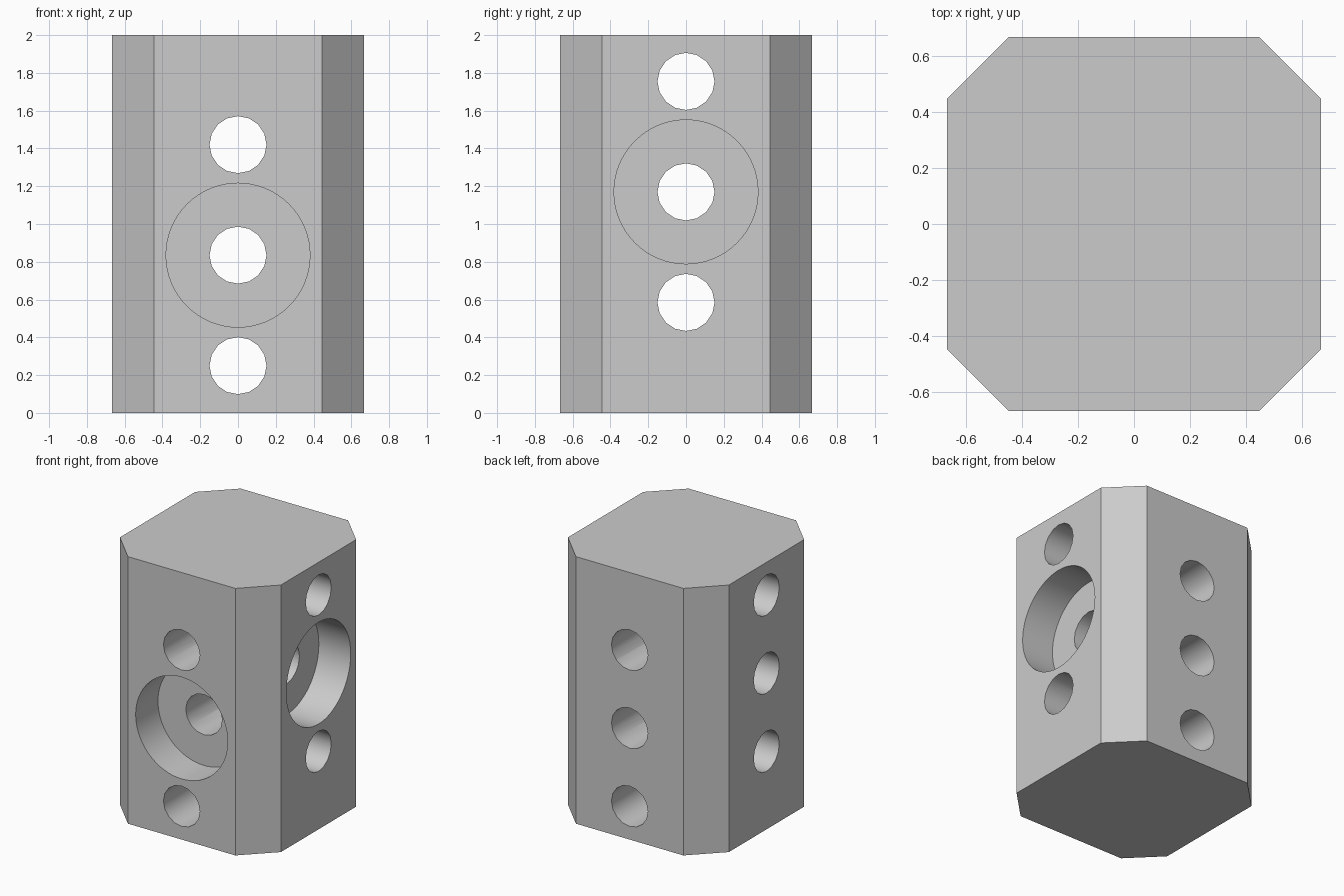
import bpy, bmesh
from math import pi
from mathutils import Matrix, Vector

cube = bpy.data.objects.get("Cube")
if cube:
    bpy.data.objects.remove(cube, do_unlink=True)

HALF, FLAT, HEIGHT = 0.667, 0.445, 2.0
HOLE_R, BORE_R, BORE_DEPTH, SPACING = 0.151, 0.381, 0.264, 0.585

grey = bpy.data.materials.new("plain grey")
grey.use_nodes = True
grey.diffuse_color = (0.6, 0.6, 0.6, 1)
grey.node_tree.nodes["Principled BSDF"].inputs["Base Color"].default_value = (0.6, 0.6, 0.6, 1)


def make_object(name, bm):
    bmesh.ops.recalc_face_normals(bm, faces=bm.faces)
    mesh = bpy.data.meshes.new(name)
    bm.to_mesh(mesh)
    bm.free()
    mesh.materials.append(grey)
    obj = bpy.data.objects.new(name, mesh)
    bpy.context.collection.objects.link(obj)
    return obj


# Chamfered square block
bm = bmesh.new()
outline = [(HALF, -FLAT), (HALF, FLAT), (FLAT, HALF), (-FLAT, HALF),
           (-HALF, FLAT), (-HALF, -FLAT), (-FLAT, -HALF), (FLAT, -HALF)]
base = bm.faces.new([bm.verts.new((x, y, 0)) for x, y in outline])
top = bmesh.ops.extrude_face_region(bm, geom=[base])["geom"]
bmesh.ops.translate(bm, vec=(0, 0, HEIGHT), verts=[g for g in top if isinstance(g, bmesh.types.BMVert)])
block = make_object("drilled_block", bm)


def drill(name, turn, z, radius, start, end, sides):
    """Cut a round hole along y from start to end, turned about z."""
    bm = bmesh.new()
    place = (Matrix.Rotation(turn, 4, "Z")
             @ Matrix.Translation(Vector((0, (start + end) / 2, z)))
             @ Matrix.Rotation(pi / 2, 4, "X"))
    bmesh.ops.create_cone(bm, cap_ends=True, segments=sides, radius1=radius,
                          radius2=radius, depth=end - start, matrix=place)
    cutter = make_object(name, bm)
    cutter.hide_render = True
    mod = block.modifiers.new(name, "BOOLEAN")
    mod.operation, mod.solver, mod.object = "DIFFERENCE", "EXACT", cutter
    bpy.context.view_layer.objects.active = block
    bpy.ops.object.modifier_apply(modifier=mod.name)
    bpy.data.objects.remove(cutter, do_unlink=True)


# Three through holes on each axis, the middle one counterbored
for side, turn, middle in (("front", 0, 0.835), ("left", pi / 2, 1.17)):
    for step in (-1, 0, 1):
        drill(side + "_hole", turn, middle + step * SPACING, HOLE_R, -1, 1, 16)
    drill(side + "_counterbore", turn, middle, BORE_R, -1, -HALF + BORE_DEPTH, 64)

# Smooth hole walls, crisp edges
bpy.ops.object.select_all(action="DESELECT")
block.select_set(True)
bpy.context.view_layer.objects.active = block
bpy.ops.object.shade_smooth_by_angle(angle=pi / 6)
